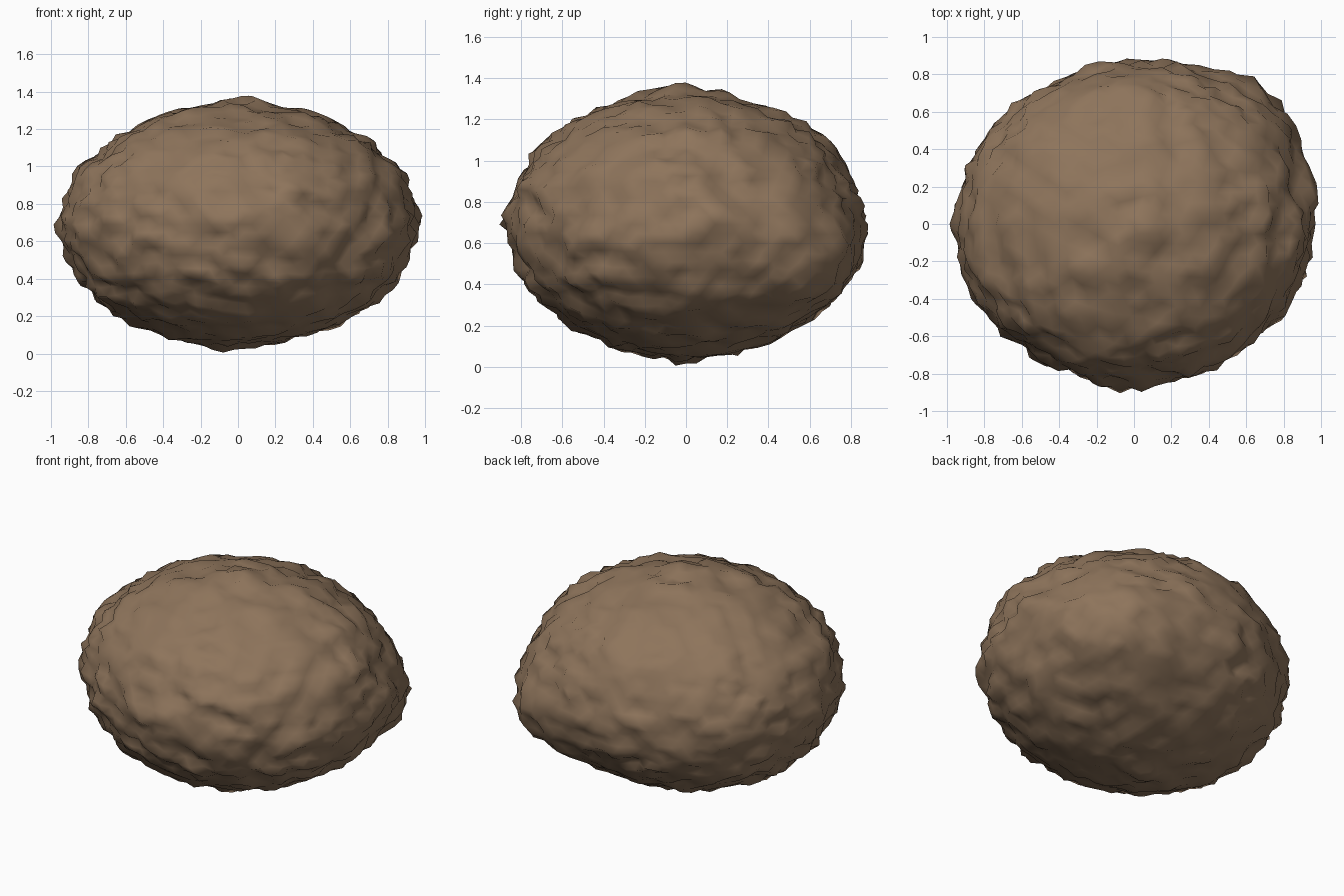
import bpy
import bmesh
import random
from math import exp
from mathutils import Vector, noise

cube = bpy.data.objects.get("Cube")
if cube:
    bpy.data.objects.remove(cube, do_unlink=True)

random.seed(4)

# Brown stone material
stone = bpy.data.materials.new("brown_stone")
stone.use_nodes = True
color = (0.27, 0.175, 0.105, 1)
stone.diffuse_color = color
stone.node_tree.nodes["Principled BSDF"].inputs["Base Color"].default_value = color
stone.node_tree.nodes["Principled BSDF"].inputs["Roughness"].default_value = 0.9

# Half sizes and centre of the boulder
HALF = Vector((0.945, 0.858, 0.645))
CENTRE = Vector((0, 0, 0.69))

# Swellings and hollows: direction, height, width
LUMPS = [
    ((0.66, 0.68, -0.30), 0.15, 0.40),
    ((0.70, -0.70, 0.0), -0.025, 0.35),
    ((-0.70, 0.70, 0.0), -0.02, 0.35),
    ((1.0, 0.25, 0.03), 0.05, 0.12),
    ((-1.0, -0.06, -0.05), 0.05, 0.12),
    ((0.07, 0.02, 1.0), 0.065, 0.12),
    ((-0.1, 0.0, -1.0), 0.06, 0.12),
    ((-0.12, -1.0, 0.0), 0.035, 0.12),
    ((0.1, 1.0, 0.0), 0.025, 0.12),
]


def lump_height(d):
    return sum(h * exp(-((d - Vector(p).normalized()).length / w) ** 2)
               for p, h, w in LUMPS)


# Boulder: squashed sphere with lumps and a jagged surface
bm = bmesh.new()
bmesh.ops.create_icosphere(bm, subdivisions=5, radius=1)
for v in bm.verts:
    d = v.co.normalized()
    rough = 0.045 * noise.noise(d * 6) + random.uniform(-0.024, 0.024)
    v.co = CENTRE + d * HALF * (1 + lump_height(d) + rough)

mesh = bpy.data.meshes.new("boulder")
bm.to_mesh(mesh)
bm.free()
mesh.materials.append(stone)
mesh.shade_smooth()
boulder = bpy.data.objects.new("boulder", mesh)
bpy.context.collection.objects.link(boulder)
